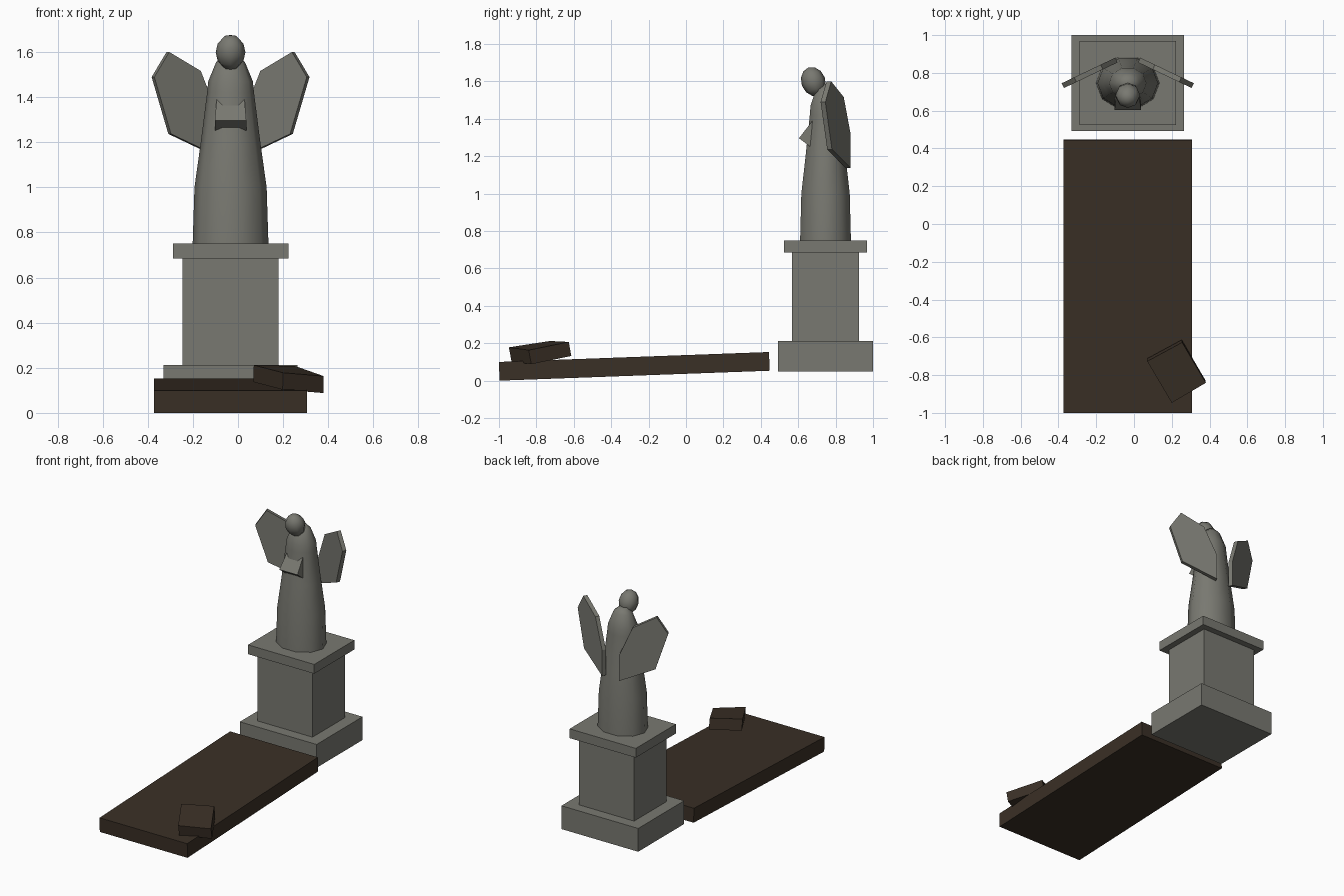
import bpy, bmesh, math
from mathutils import Vector, Matrix

if "Cube" in bpy.data.objects:
    bpy.data.objects.remove(bpy.data.objects["Cube"])

CX, CY = -0.033, 0.746  # axis of the monument


def material(name, rgb):
    m = bpy.data.materials.new(name)
    m.diffuse_color = (*rgb, 1)
    m.use_nodes = True
    m.node_tree.nodes["Principled BSDF"].inputs["Base Color"].default_value = m.diffuse_color
    return m


STONE = material("grey stone", (0.19, 0.19, 0.165))
EARTH = material("dark brown slab", (0.042, 0.029, 0.019))


def finish(name, bm, mat):
    bmesh.ops.recalc_face_normals(bm, faces=bm.faces)
    me = bpy.data.meshes.new(name)
    bm.to_mesh(me)
    bm.free()
    me.materials.append(mat)
    ob = bpy.data.objects.new(name, me)
    bpy.context.collection.objects.link(ob)
    return ob


def loft(name, rings, mat, smooth=False):
    """Skin a list of equal-length point loops and cap both ends."""
    bm = bmesh.new()
    loops = [[bm.verts.new(p) for p in ring] for ring in rings]
    n = len(loops[0])
    for a, b in zip(loops, loops[1:]):
        for i in range(n):
            j = (i + 1) % n
            bm.faces.new((a[i], a[j], b[j], b[i])).smooth = smooth
    bm.faces.new(loops[0][::-1])
    bm.faces.new(loops[-1]).smooth = smooth
    return finish(name, bm, mat)


def block(name, hx, hy, z0, z1):
    """Pedestal block centred on the monument axis."""
    corners = [(-1, -1), (1, -1), (1, 1), (-1, 1)]
    loft(name, [[(CX + sx * hx, CY + sy * hy, z) for sx, sy in corners]
                for z in (z0, z1)], STONE)


# Sunken grave slab, tilted slightly about x
profile = [(-0.997, 0.0), (0.447, 0.053), (0.444, 0.153), (-1.0, 0.1)]
loft("ground_slab", [[(x, y, z) for y, z in profile] for x in (-0.372, 0.307)], EARTH)

# Loose block lying askew on the slab
top = [(0.07, -0.727, 0.212), (0.255, -0.627, 0.207),
       (0.38, -0.841, 0.163), (0.2, -0.947, 0.178)]
drop = Vector((-0.002, 0.014, -0.075))
loft("loose_block", [[Vector(p) + drop for p in top], top], EARTH)

# Stepped pedestal
block("pedestal_base", 0.297, 0.254, 0.05, 0.213)
block("pedestal_shaft", 0.213, 0.179, 0.213, 0.685)
block("pedestal_cap", 0.256, 0.222, 0.685, 0.75)

# Robed body: ten-sided elliptical rings
robe = [(0.75, 0.168), (1.0, 0.16), (1.2, 0.132), (1.42, 0.104),
        (1.47, 0.099), (1.555, 0.064), (1.585, 0.03)]
loft("robed_body", [[(CX + r * math.cos(math.tau * i / 10),
                      CY + 0.85 * r * math.sin(math.tau * i / 10), z)
                     for i in range(10)] for z, r in robe], STONE, True)

# Bowed head
bm = bmesh.new()
bmesh.ops.create_uvsphere(
    bm, u_segments=8, v_segments=6, radius=1,
    matrix=Matrix.Translation((CX, 0.681, 1.599)) @ Matrix.Rotation(math.radians(20), 4, 'X')
    @ Matrix.Diagonal((0.066, 0.065, 0.08, 1)))
for f in bm.faces:
    f.smooth = True
finish("bowed_head", bm, STONE)

# Folded hands: tapered block sloping out of the chest
loft("folded_hands", [
    [(CX - w, y0, z0), (CX + w, y0, z0), (CX + w, y1, z1), (CX - w, y1, z1)]
    for w, y0, z0, y1, z1 in ((0.07, 0.604, 1.296, 0.665, 1.25),
                              (0.061, 0.684, 1.4, 0.73, 1.37))], STONE)

# Pair of swept wings: flat hexagonal plates, mirrored about the axis
outline = [(0.278, 1.6), (0.138, 1.516), (0.06, 1.317),
           (0.06, 1.137), (0.27, 1.237), (0.344, 1.489)]
angle = math.radians(25.5)
normal = Vector((math.sin(angle), math.cos(angle), 0)) * 0.014
for side, label in ((-1, "left_wing"), (1, "right_wing")):
    rings = []
    for k in (-1, 1):
        pts = [Vector((x, 0.731 + (0.347 - x) * math.tan(angle), z)) + normal * k
               for x, z in outline]
        rings.append([(CX + side * p.x, p.y, p.z) for p in pts])
    loft(label, rings, STONE)
